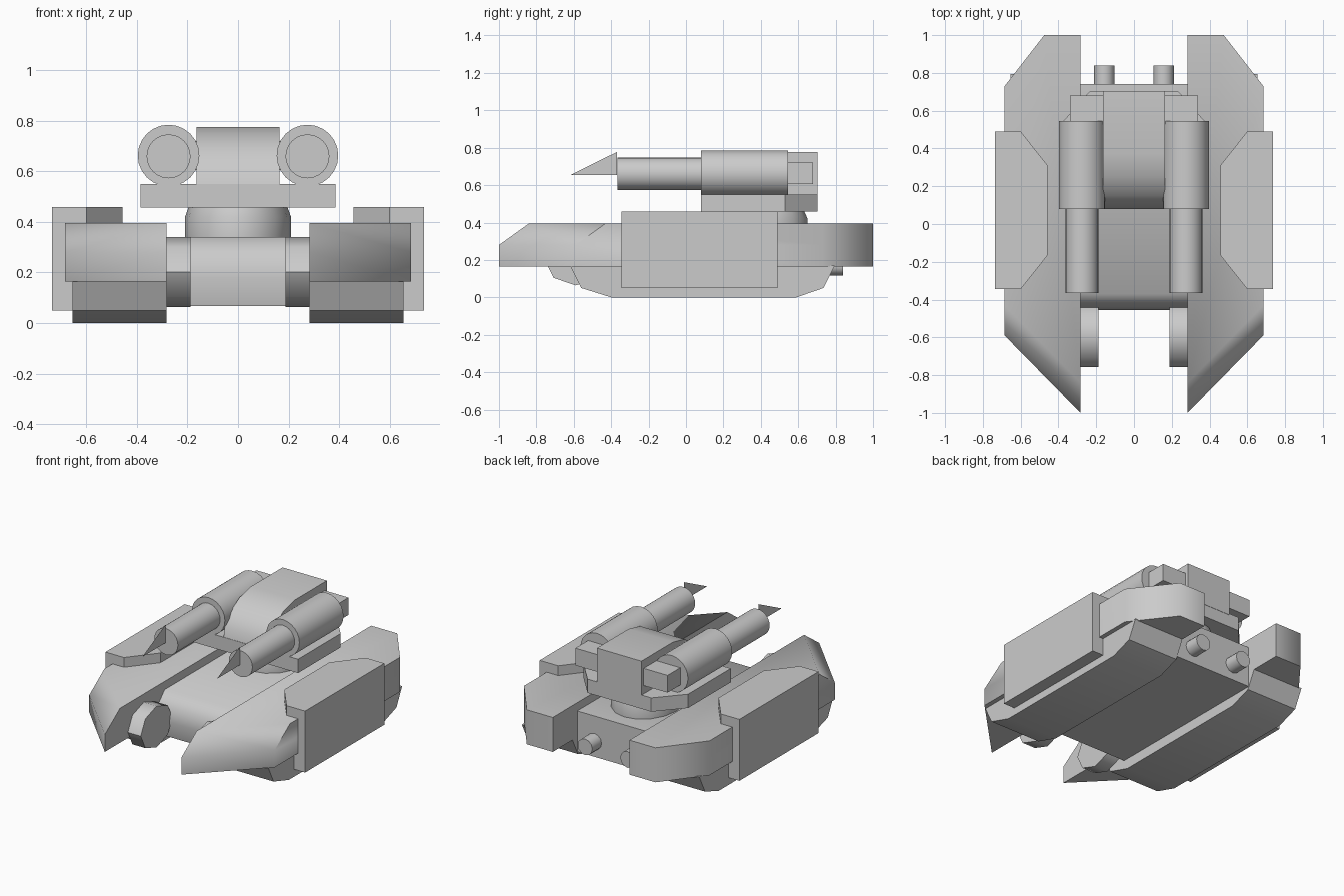
import bpy, bmesh
from math import sin, cos, pi, radians

if "Cube" in bpy.data.objects:
    bpy.data.objects.remove(bpy.data.objects["Cube"])


def loft(name, rings, angle=0, mirror=False):
    """Capped skin through matching rings of 3D points."""
    bm = bmesh.new()
    rows = [[bm.verts.new(p) for p in ring] for ring in rings]
    for a, b in zip(rows, rows[1:]):
        for i in range(len(a)):
            j = (i + 1) % len(a)
            bm.faces.new((a[i], a[j], b[j], b[i]))
    bm.faces.new(rows[0])
    bm.faces.new(rows[-1])
    bmesh.ops.recalc_face_normals(bm, faces=bm.faces)
    return finish(name, bm, angle, mirror)


def finish(name, bm, angle, mirror):
    mesh = bpy.data.meshes.new(name)
    bm.to_mesh(mesh)
    bm.free()
    ob = bpy.data.objects.new(name, mesh)
    bpy.context.collection.objects.link(ob)
    if angle:
        bpy.ops.object.select_all(action='DESELECT')
        ob.select_set(True)
        bpy.context.view_layer.objects.active = ob
        bpy.ops.object.shade_smooth_by_angle(angle=radians(angle))
    if mirror:
        mod = ob.modifiers.new("Mirror", 'MIRROR')
        mod.use_mirror_merge = False
    return ob


def side_prism(name, yz, x0, x1, angle=0, mirror=False):
    return loft(name, [[(x, y, z) for y, z in yz] for x in (x0, x1)], angle, mirror)


def plan_prism(name, xy, z0, z1, angle=0, mirror=False):
    return loft(name, [[(x, y, z) for x, y in xy] for z in (z0, z1)], angle, mirror)


def box(name, x0, x1, y0, y1, z0, z1, mirror=False):
    return plan_prism(name, [(x0, y0), (x1, y0), (x1, y1), (x0, y1)], z0, z1, 0, mirror)


def ellipse(rx, ry, n, cx=0, cy=0, phase=0):
    return [(cx + rx * cos(2 * pi * (i + phase) / n), cy + ry * sin(2 * pi * (i + phase) / n))
            for i in range(n)]


def tube_y(name, x, z, r, y0, y1, n):
    ring = ellipse(r, r, n, x, z)
    return loft(name, [[(a, y, b) for a, b in ring] for y in (y0, y1)], 40, True)


# Side fenders with sloped pointed nose
outline = [(0.283, 1.0), (0.475, 1.0), (0.685, 0.73), (0.685, -0.59), (0.283, -1.0)]
top = outline[:3] + [(0.685, -0.43), (0.283, -0.84)]
loft("fender", [[(x, y, z) for x, y in ring] for ring, z in
                ((outline, 0.165), (outline, 0.28), (top, 0.395))], 55, True)

# Tracks
side_prism("track", [(-0.62, 0.17), (-0.56, 0.05), (-0.40, 0.0), (0.59, 0.0),
                     (0.735, 0.05), (0.795, 0.17)], 0.283, 0.655, 35, True)

# Central hull with rounded front
side_prism("hull", [(-0.43, 0.068), (-0.455, 0.18), (-0.435, 0.27), (-0.37, 0.34),
                    (0.742, 0.34), (0.742, 0.068)], -0.284, 0.284, 50)

# Front idler wheels
side_prism("front_wheel", ellipse(0.167, 0.138, 8, -0.59, 0.202), 0.188, 0.284, 46, True)

# Exhaust pipes
tube_y("exhaust_pipe", 0.157, 0.17, 0.054, 0.70, 0.84, 12)

# Side armour: outer plate and top plate
box("side_armour", 0.65, 0.737, -0.345, 0.49, 0.05, 0.46, True)
plan_prism("top_armour", [(0.737, -0.345), (0.60, -0.345), (0.457, -0.165), (0.457, 0.31),
                          (0.60, 0.49), (0.737, 0.49)], 0.39, 0.46, 0, True)

# Turret ring, tapered at the top
loft("turret_ring", [[(x, y, z) for x, y in ellipse(0.21 * s, 0.25 * s, 16, 0, 0.40)]
                     for s, z in ((1, 0.335), (1, 0.42), (0.93, 0.46))], 50)

# Turret base
plan_prism("turret_base", [(-0.387, 0.08), (0.387, 0.08), (0.387, 0.53), (0.235, 0.702),
                           (-0.235, 0.702), (-0.387, 0.53)], 0.458, 0.55)

# Turret body with curved front
side_prism("turret_body", [(0.08, 0.54), (0.095, 0.61), (0.15, 0.69), (0.25, 0.75),
                           (0.37, 0.777), (0.704, 0.777), (0.704, 0.54)], -0.164, 0.164, 35)

# Twin guns: breech, barrel, rear block
tube_y("gun_breech", 0.275, 0.663, 0.122, 0.08, 0.546, 24)
tube_y("gun_barrel", 0.275, 0.66, 0.087, -0.365, 0.10, 24)
box("gun_rear_block", 0.15, 0.34, 0.53, 0.68, 0.605, 0.72, True)

# Thin blade on each muzzle
bm = bmesh.new()
bm.faces.new([bm.verts.new((0.275, y, z)) for y, z in
              ((-0.615, 0.655), (-0.37, 0.655), (-0.37, 0.777))])
finish("muzzle_blade", bm, 0, True)
